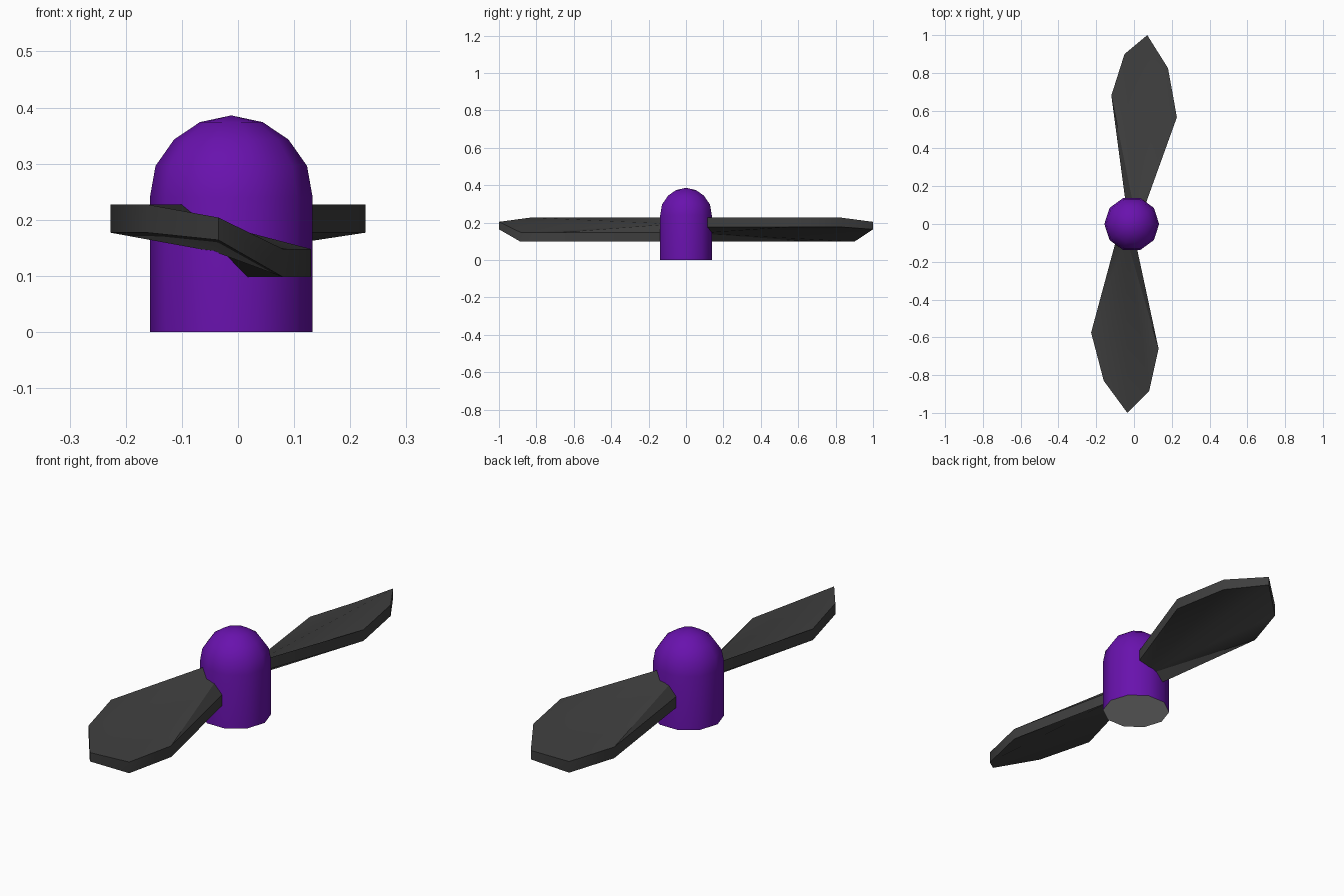
import bpy, bmesh, math

if "Cube" in bpy.data.objects:
    bpy.data.objects.remove(bpy.data.objects["Cube"])


def material(name, rgb):
    m = bpy.data.materials.new(name)
    m.diffuse_color = (*rgb, 1)
    m.use_nodes = True
    m.node_tree.nodes["Principled BSDF"].inputs["Base Color"].default_value = m.diffuse_color
    return m


purple = material("purple", (0.14, 0.006, 0.42))
dark = material("dark grey", (0.05, 0.05, 0.05))
light = material("light grey", (0.55, 0.55, 0.55))


def finish(name, bm, mats, angle):
    bmesh.ops.recalc_face_normals(bm, faces=bm.faces[:])
    me = bpy.data.meshes.new(name)
    bm.to_mesh(me)
    bm.free()
    ob = bpy.data.objects.new(name, me)
    bpy.context.collection.objects.link(ob)
    for m in mats:
        me.materials.append(m)
    bpy.ops.object.select_all(action='DESELECT')
    ob.select_set(True)
    bpy.context.view_layer.objects.active = ob
    bpy.ops.object.shade_smooth_by_angle(angle=math.radians(angle))
    return ob


# Hub: ten-sided lathe with rounded nose and light underside
profile = [(0.145, 0), (0.145, 0.24), (0.135, 0.296), (0.102, 0.343), (0.056, 0.374)]
N, CX = 10, -0.012
bm = bmesh.new()
rings = [[bm.verts.new((CX + r * math.cos(math.tau * i / N), r * math.sin(math.tau * i / N), z))
          for i in range(N)] for r, z in profile]
for a, b in zip(rings, rings[1:]):
    for i in range(N):
        j = (i + 1) % N
        bm.faces.new((a[i], a[j], b[j], b[i]))
nose = bm.verts.new((CX, 0, 0.386))
for i in range(N):
    bm.faces.new((rings[-1][i], rings[-1][(i + 1) % N], nose))
bm.faces.new(rings[0][::-1]).material_index = 1
finish("hub", bm, [purple, light], 45)


# Blades: pitched outline from leading root round the tip to trailing root
HEIGHTS = [0.202, 0.202, 0.202, 0.184, 0.123, 0.123, 0.123, 0.168]


def blade(name, outline):
    mid = [(outline[0][k] + outline[6][k]) / 2 for k in (0, 1)]
    pts = outline + [mid]
    bm = bmesh.new()
    top, low = [[bm.verts.new((x, y, z + s * (0.02 if i == 3 else 0.025)))
                 for i, ((x, y), z) in enumerate(zip(pts, HEIGHTS))] for s in (1, -1)]
    for i in range(8):
        j = (i + 1) % 8
        bm.faces.new((top[i], top[j], low[j], low[i]))
    for side in (top, low):          # skins fan out from the root middle
        for i in range(6):
            bm.faces.new((side[7], side[i], side[i + 1]))
    finish(name, bm, [dark], 35)


blade("front_blade", [(-0.088, -0.06), (-0.227, -0.575), (-0.16, -0.83), (-0.035, -1.0),
                      (0.08, -0.885), (0.13, -0.66), (0.005, -0.08)])
blade("back_blade", [(0.045, 0.06), (0.227, 0.565), (0.18, 0.825), (0.07, 1.0),
                     (-0.05, 0.90), (-0.12, 0.68), (-0.04, 0.08)])
